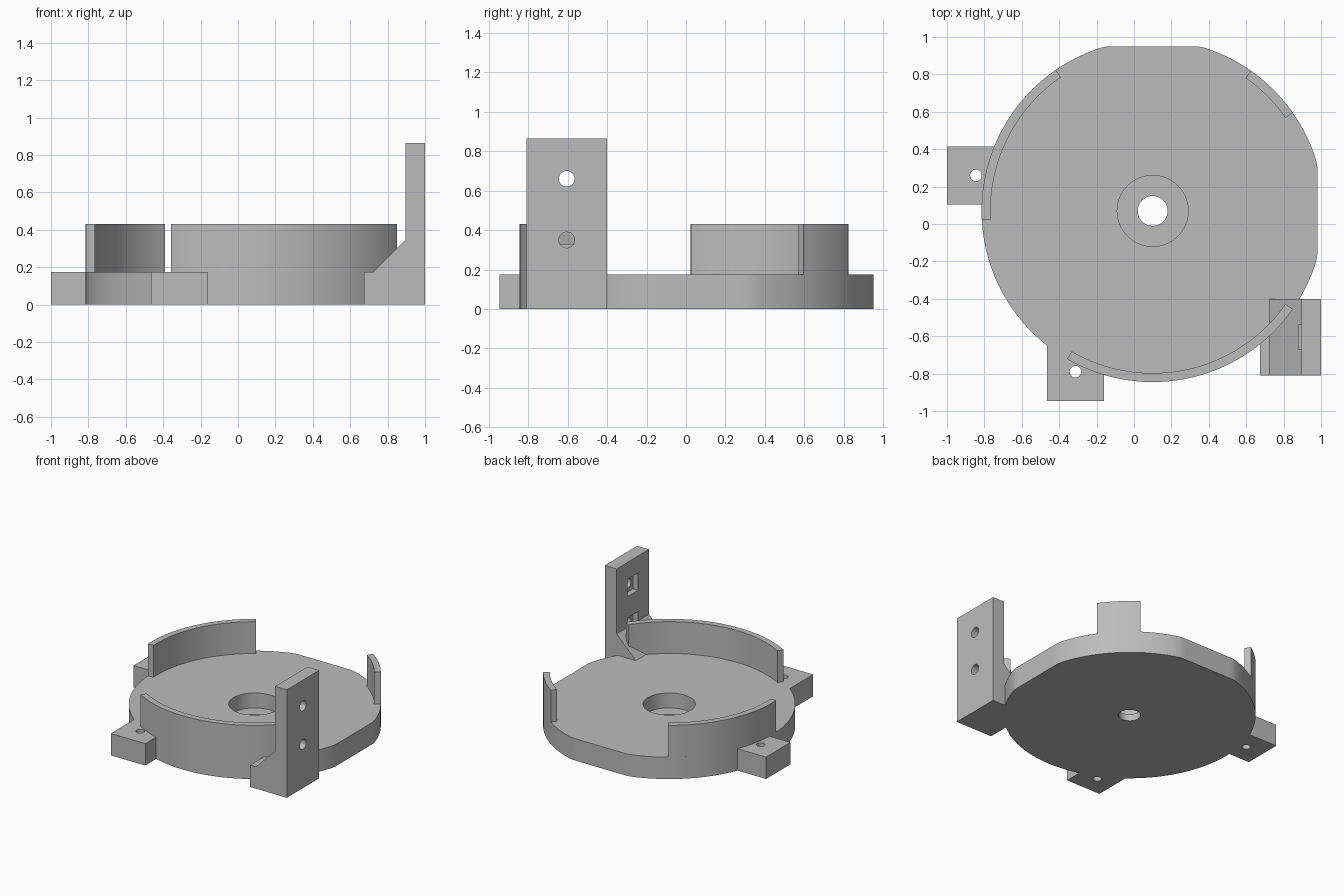
import bpy, bmesh, math
from mathutils import Vector

if "Cube" in bpy.data.objects:
    bpy.data.objects.remove(bpy.data.objects["Cube"], do_unlink=True)

CX, CY, R = 0.10, 0.07, 0.915     # disc centre and radius
BASE, TOP = 0.175, 0.43           # plate top and rim top

grey = bpy.data.materials.new("plain grey")
grey.use_nodes = True
grey.diffuse_color = (0.5, 0.5, 0.5, 1)
grey.node_tree.nodes["Principled BSDF"].inputs["Base Color"].default_value = (0.5, 0.5, 0.5, 1)


def prism(name, points, shift):
    """Extrude a closed outline of 3D points along shift."""
    bm = bmesh.new()
    face = bm.faces.new([bm.verts.new(p) for p in points])
    ext = bmesh.ops.extrude_face_region(bm, geom=[face])["geom"]
    bmesh.ops.translate(bm, vec=Vector(shift),
                        verts=[v for v in ext if isinstance(v, bmesh.types.BMVert)])
    bmesh.ops.recalc_face_normals(bm, faces=bm.faces)
    mesh = bpy.data.meshes.new(name)
    bm.to_mesh(mesh)
    bm.free()
    mesh.materials.append(grey)
    obj = bpy.data.objects.new(name, mesh)
    bpy.context.collection.objects.link(obj)
    return obj


def box(name, x0, x1, y0, y1, z0, z1):
    return prism(name, [(x0, y0, z0), (x1, y0, z0), (x1, y1, z0), (x0, y1, z0)],
                 (0, 0, z1 - z0))


def arc(r, a0, a1, n):
    angles = [math.radians(a0 + (a1 - a0) * i / n) for i in range(n + 1)]
    return [(CX + r * math.cos(a), CY + r * math.sin(a)) for a in angles]


def drill(r, depth, location, rotation=(0, 0, 0)):
    bpy.ops.mesh.primitive_cylinder_add(vertices=40, radius=r, depth=depth,
                                        location=location, rotation=rotation)
    return bpy.context.object


def cut(obj, *cutters):
    """Subtract the cutters, then remove them."""
    for cutter in cutters:
        cutter.hide_render = True
        mod = obj.modifiers.new("cut", "BOOLEAN")
        mod.operation, mod.solver, mod.object = "DIFFERENCE", "EXACT", cutter
        bpy.context.view_layer.objects.active = obj
        bpy.ops.object.modifier_apply(modifier=mod.name)
        bpy.data.objects.remove(cutter, do_unlink=True)


parts = []

# Round plate with two trimmed sides and a counterbored centre hole
outline = [(min(x, 0.98), min(y, 0.95), 0) for x, y in arc(R, 0, 360, 144)[:-1]]
plate = prism("base_plate", outline, (0, 0, BASE))
cut(plate, drill(0.19, 0.3, (CX, CY, 0.055 + 0.15)), drill(0.08, 1, (CX, CY, 0)))
parts.append(plate)

# Rim wall segments
for name, a0, a1 in (("left_back_rim", 35, 55), ("right_rim", 124.5, 183),
                     ("front_rim", 240, 325)):
    n = round((a1 - a0) / 2.5)
    ring = arc(R, a0, a1, n) + arc(0.867, a1, a0, n)
    parts.append(prism(name, [(x, y, BASE) for x, y in ring], (0, 0, TOP - BASE)))

# Screw tabs
for name, x0, x1, y0, y1, hx, hy in (
        ("right_tab", -1, -0.72, 0.105, 0.415, -0.845, 0.26),
        ("front_tab", -0.465, -0.16, -0.945, -0.645, -0.313, -0.79)):
    tab = box(name, x0, x1, y0, y1, 0, BASE)
    cut(tab, drill(0.031, 1, (hx, hy, 0)))
    parts.append(tab)

# Upright bracket with a sloped foot, screw holes and nut pockets
side = [(0.675, 0), (1, 0), (1, 0.865), (0.895, 0.865), (0.895, 0.345),
        (0.725, BASE), (0.675, BASE)]
bracket = prism("upright_bracket", [(x, -0.81, z) for x, z in side], (0, 0.41, 0))
for z in (0.35, 0.66):
    cut(bracket,
        box("nut_pocket", 0.88, 0.94, -0.672, -0.538, z - 0.07, z + 0.07),
        drill(0.04, 0.2, (0.99, -0.605, z), (0, math.pi / 2, 0)))
parts.append(bracket)

# Smooth the round faces, keep the edges crisp
bpy.ops.object.select_all(action="DESELECT")
for obj in parts:
    obj.select_set(True)
bpy.context.view_layer.objects.active = plate
bpy.ops.object.shade_smooth_by_angle(angle=math.radians(25))
